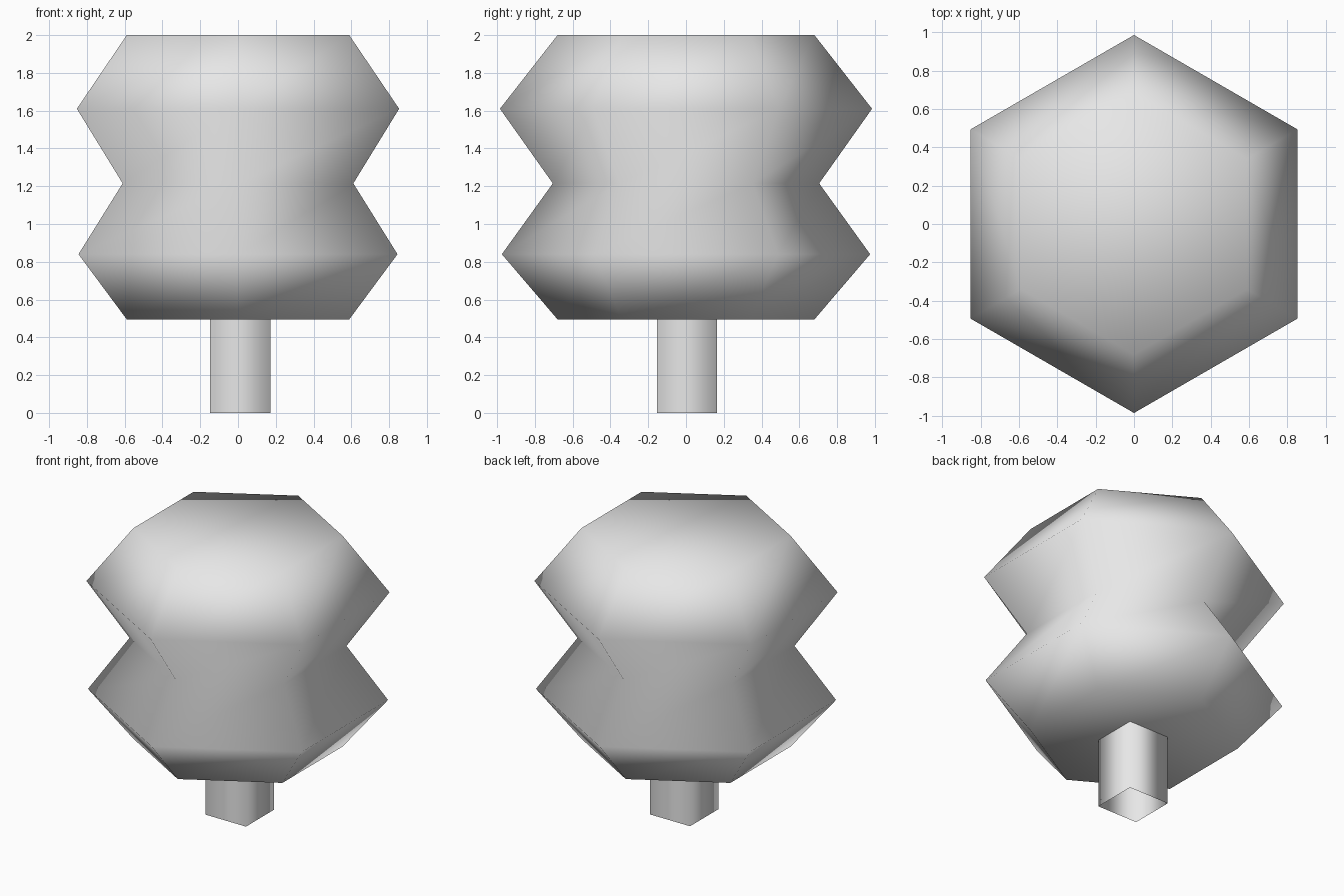
import bpy
from math import sin, cos, radians

cube = bpy.data.objects.get("Cube")
if cube:
    bpy.data.objects.remove(cube)

grey = bpy.data.materials.new("plain grey")
grey.use_nodes = True
grey.diffuse_color = (0.8, 0.8, 0.8, 1)
grey.node_tree.nodes["Principled BSDF"].inputs["Base Color"].default_value = (0.8, 0.8, 0.8, 1)


def lathe(name, profile, sides, start, center=(0, 0), capped=True):
    """Smooth-shaded stack of polygon rings from (radius, height) pairs."""
    verts, faces = [], []
    for radius, height in profile:
        for i in range(sides):
            a = radians(start + 360 * i / sides)
            verts.append((center[0] + radius * cos(a), center[1] + radius * sin(a), height))
    for ring in range(len(profile) - 1):
        for i in range(sides):
            j = (i + 1) % sides
            low, high = ring * sides, (ring + 1) * sides
            faces.append((low + i, low + j, high + j, high + i))
    if capped:
        faces.append(tuple(reversed(range(sides))))
        faces.append(tuple(range(len(verts) - sides, len(verts))))
    mesh = bpy.data.meshes.new(name)
    mesh.from_pydata(verts, [], faces)
    mesh.materials.append(grey)
    mesh.shade_smooth()
    obj = bpy.data.objects.new(name, mesh)
    bpy.context.collection.objects.link(obj)
    return obj


# Two-tier hexagonal crown with a pinched waist
lathe("foliage", [(0.68, 0.495), (0.975, 0.84), (0.705, 1.215), (0.985, 1.61), (0.68, 2.0)],
      sides=6, start=30)

# Square open-ended trunk
lathe("trunk", [(0.225, 0), (0.225, 0.5)], sides=4, start=45, center=(0.012, 0.005), capped=False)
